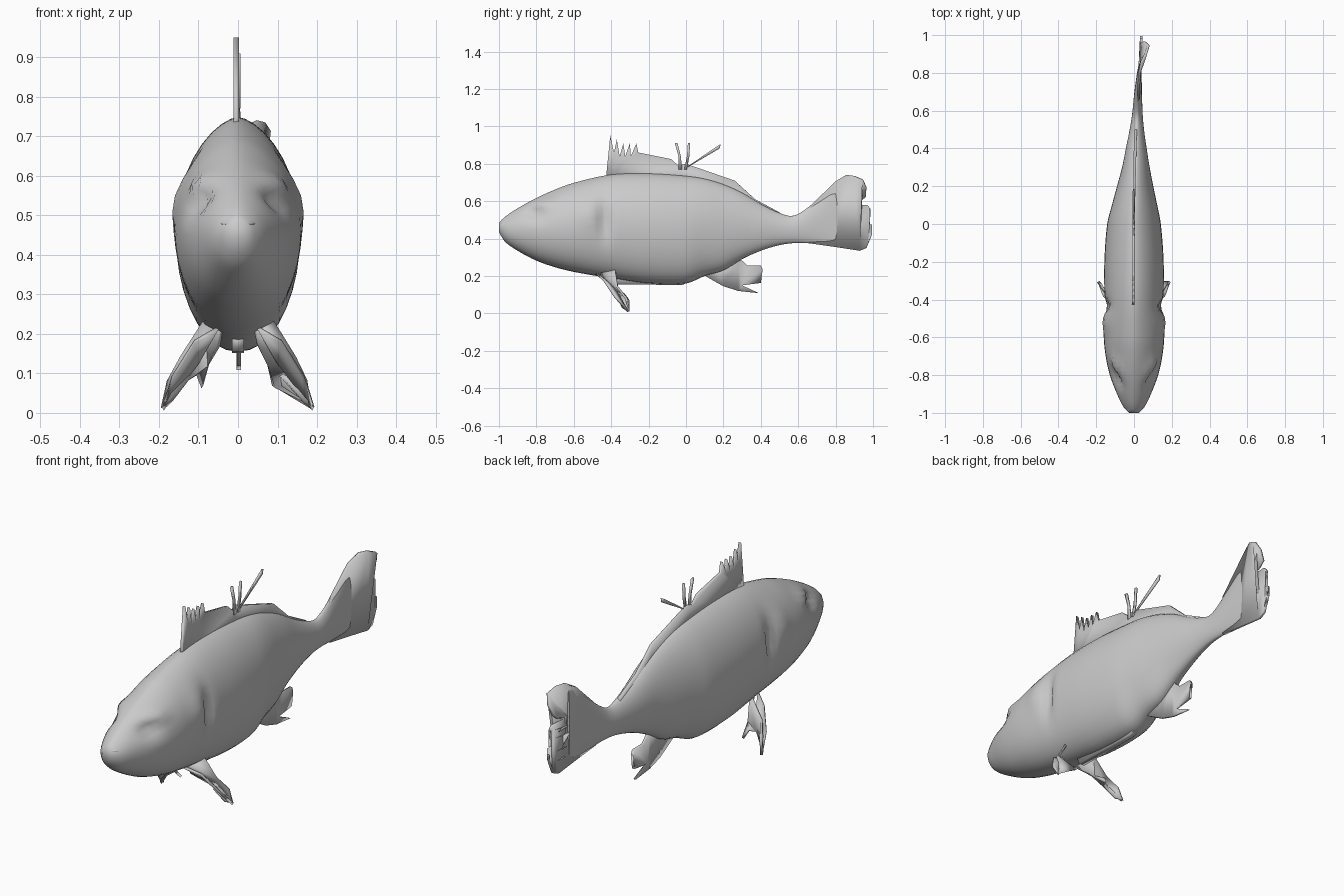
import bpy, bmesh, math

# station: y, top z, bottom z, half width, centre x
STATIONS = [
    (-1.00, .485, .435, .025, 0), (-.97, .515, .385, .055, 0),
    (-.90, .562, .335, .090, 0), (-.80, .617, .282, .128, 0),
    (-.70, .662, .247, .150, 0), (-.60, .698, .222, .160, 0),
    (-.40, .742, .188, .157, 0), (-.20, .748, .160, .157, 0),
    (0.00, .735, .160, .142, 0), (.10, .720, .200, .120, .003),
    (.20, .690, .230, .096, .006), (.30, .645, .290, .073, .01),
    (.40, .585, .335, .055, .012), (.50, .537, .365, .038, .015),
    (.58, .523, .376, .028, .018), (.70, .605, .372, .020, .022),
    (.80, .692, .357, .012, .028), (.85, .705, .350, .006, .032)]


def sample(i, t):
    # smooth interpolation between stations
    n = len(STATIONS)
    a, b, c, d = (STATIONS[min(max(i + k, 0), n - 1)] for k in (-1, 0, 1, 2))
    r = [b[0] + (c[0] - b[0]) * t]
    span = c[0] - b[0]
    for k in range(1, 5):
        m1 = (c[k] - a[k]) / (c[0] - a[0]) * span
        m2 = (d[k] - b[k]) / (d[0] - b[0]) * span
        r.append((2*t**3 - 3*t*t + 1) * b[k] + (t**3 - 2*t*t + t) * m1
                 + (3*t*t - 2*t**3) * c[k] + (t**3 - t*t) * m2)
    return r


def bump(y, z, cy, cz, ry, rz):
    return math.exp(-((y - cy) / ry) ** 2 - ((z - cz) / rz) ** 2)


def finish(name, bm, angle):
    bmesh.ops.recalc_face_normals(bm, faces=bm.faces)
    me = bpy.data.meshes.new(name)
    bm.to_mesh(me)
    bm.free()
    ob = bpy.data.objects.new(name, me)
    bpy.context.collection.objects.link(ob)
    bpy.ops.object.select_all(action='DESELECT')
    ob.select_set(True)
    bpy.context.view_layer.objects.active = ob
    bpy.ops.object.shade_smooth_by_angle(angle=math.radians(angle))
    return ob


def fin(name, pts, thick, lean=None):
    # thin blade from an outline of (x, y, z); lean bends a flat blade sideways
    bm = bmesh.new()
    f = bm.faces.new([bm.verts.new(p) for p in pts])
    bmesh.ops.triangulate(bm, faces=[f])
    if lean:
        for v in bm.verts:
            v.co.x = lean(v.co.y, v.co.z)
    ob = finish(name, bm, 40)
    mod = ob.modifiers.new("thickness", 'SOLIDIFY')
    mod.thickness = thick
    mod.offset = 0
    return ob


# body with eye sockets, brows and gill grooves
bm = bmesh.new()
rings, SEG = [], 36
for i in range(len(STATIONS) - 1):
    steps = max(2, round((STATIONS[i + 1][0] - STATIONS[i][0]) / .025))
    for s in range(steps + (i == len(STATIONS) - 2)):
        y, top, bot, w, cx = sample(i, s / steps)
        ring = []
        for j in range(SEG):
            a = 2 * math.pi * j / SEG
            z = (top + bot) / 2 + (top - bot) / 2 * math.cos(a)
            p = 1.25 if math.cos(a) > 0 else .93
            sn = math.sin(a)
            x = w * abs(sn) ** p
            side = min(1, abs(sn) * 1.5)
            x += side * (.012 * bump(y, z, -.52, .54, .05, .07)
                         - .030 * bump(y, z, -.435, .49, .03, .09)
                         - .028 * bump(y, z, -.81, .535, .05, .03)
                         + .020 * bump(y, z, -.76, .585, .06, .025))
            ring.append(bm.verts.new((cx + math.copysign(max(x, 0), sn), y, z)))
        rings.append(ring)
for r0, r1 in zip(rings, rings[1:]):
    for j in range(SEG):
        k = (j + 1) % SEG
        bm.faces.new((r0[j], r0[k], r1[k], r1[j]))
bm.faces.new(rings[0])
bm.faces.new(rings[-1])
finish("body", bm, 60)

# lips
for name, z, y in (("upper_lip", .479, -.985), ("lower_lip", .458, -.982)):
    bm = bmesh.new()
    bmesh.ops.create_uvsphere(bm, u_segments=16, v_segments=8, radius=1)
    for v in bm.verts:
        x = v.co.x * .045
        v.co = (x, y + v.co.y * .015 + 7 * x * x, z + v.co.z * .010)
    finish(name, bm, 60)

# ragged dorsal fin
dorsal = [(-.43, .70), (-.425, .75), (-.405, .95), (-.385, .86), (-.37, .93),
          (-.355, .84), (-.335, .91), (-.325, .84), (-.30, .91), (-.295, .84),
          (-.265, .91), (-.255, .86), (-.08, .825), (-.04, .79), (0, .80),
          (.26, .71), (.37, .61), (.50, .54), (.50, .50), (.3, .58), (0, .68)]
fin("dorsal_fin", [(0, y, z) for y, z in dorsal], .014,
    lambda y, z: -.004 + .025 * max(y, 0))

# loose dorsal spines
spines = [[(-.04, .77), (-.04, .84), (-.06, .91), (-.045, .91), (-.028, .84), (-.02, .77)],
          [(-.01, .77), (.005, .84), (.01, .91), (.022, .91), (.018, .84), (.005, .77)],
          [(0, .78), (.165, .893), (.185, .905), (.18, .882), (.015, .785)]]
for i, s in enumerate(spines):
    fin(f"dorsal_spine_{i + 1}", [(.002, y, z) for y, z in s], .008)

# ragged tail fin, its upper tip curling sideways
tail = [(.66, .57), (.80, .705), (.86, .738), (.90, .735), (.945, .715), (.965, .67),
        (.96, .625), (.93, .60), (.86, .58), (.97, .58), (.985, .56), (.86, .54),
        (.985, .535), (.985, .52), (.85, .50), (.995, .475), (.995, .45), (.87, .445),
        (.995, .425), (.985, .40), (.88, .40), (.975, .375), (.965, .35), (.93, .335),
        (.80, .355), (.66, .375)]
fin("tail_fin", [(0, y, z) for y, z in tail], .014,
    lambda y, z: .022 + .05 * (y - .66) + 4.5 * max(0, z - .63) * max(0, y - .84))

# anal fin
anal = [(.06, .23), (.12, .19), (.20, .145), (.28, .12), (.39, .108), (.30, .15),
        (.40, .163), (.31, .185), (.375, .20), (.32, .215), (.41, .235), (.40, .255),
        (.33, .255), (.28, .30), (.25, .33), (.15, .27)]
fin("anal_fin", [(.002, y, z) for y, z in anal], .012)

# belly keel
fin("belly_keel", [(0, y, z) for y, z in
                   [(-.39, .20), (-.37, .155), (-.02, .152), (.08, .20), (0, .22)]], .03)

# forked pelvic fins, each with a leading spine
for side, s in (("right", 1), ("left", -1)):
    outline = [(.04, -.47, .235), (.08, -.38, .24), (.145, -.37, .145), (.175, -.32, .08),
               (.19, -.305, .012), (.17, -.34, .03), (.125, -.36, .085),
               (.105, -.33, .10), (.09, -.305, .066), (.075, -.37, .12), (.05, -.43, .17)]
    fin(f"{side}_pelvic_fin", [(s * x, y, z) for x, y, z in outline], .012)
    spine = [(.05, -.48, .215), (.11, -.44, .18), (.165, -.38, .09), (.19, -.31, .01),
             (.17, -.33, .04), (.10, -.38, .13)]
    fin(f"{side}_pelvic_spine", [(s * x, y, z) for x, y, z in spine], .012)
